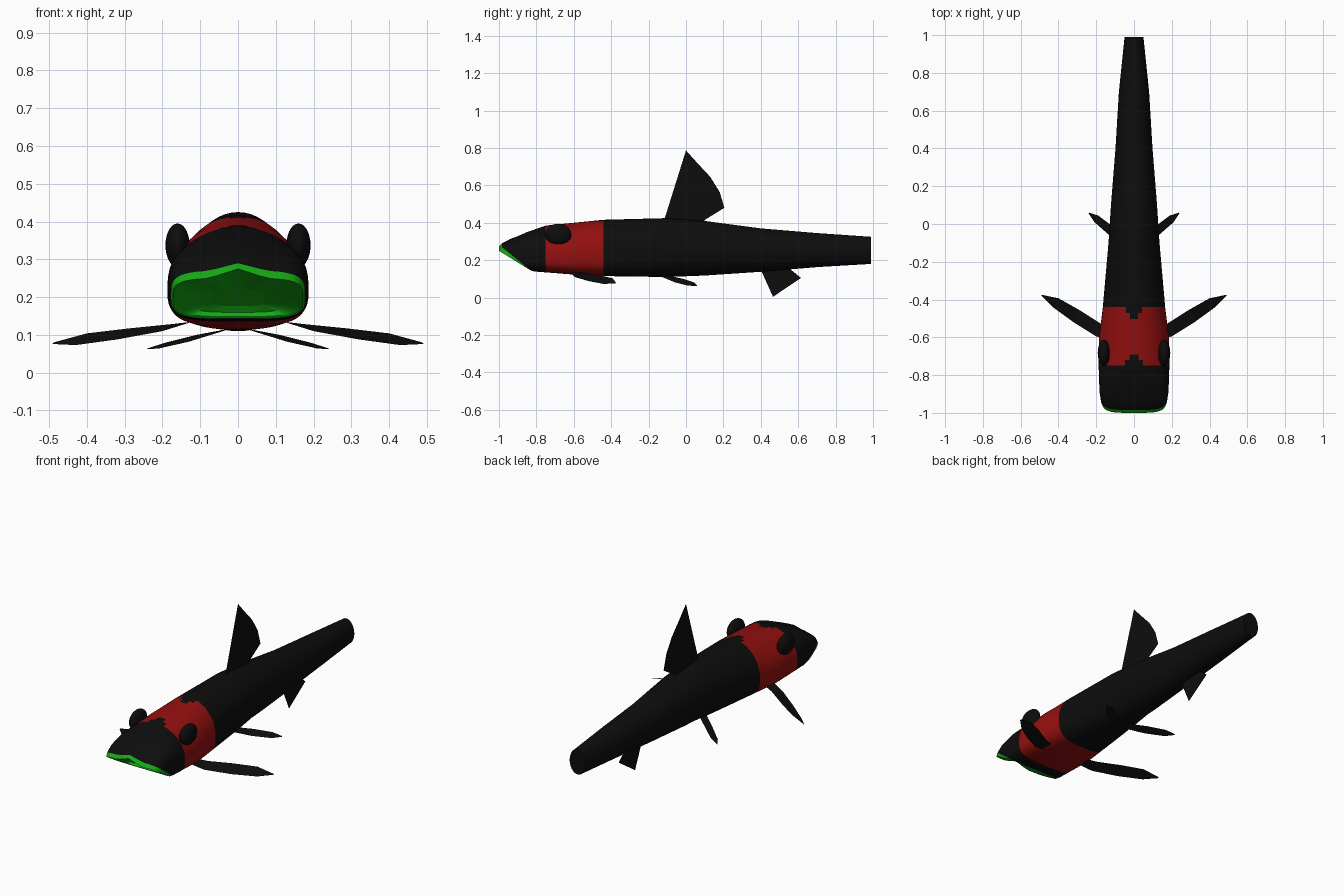
import bpy, math
from math import cos, sin, pi

cube = bpy.data.objects.get("Cube")
if cube:
    bpy.data.objects.remove(cube, do_unlink=True)


def make_material(name, r, g, b):
    m = bpy.data.materials.new(name)
    m.use_nodes = True
    m.diffuse_color = (r, g, b, 1)
    bsdf = m.node_tree.nodes["Principled BSDF"]
    bsdf.inputs["Base Color"].default_value = (r, g, b, 1)
    bsdf.inputs["Roughness"].default_value = 0.8
    return m


black = make_material("black skin", 0.004, 0.004, 0.004)
red = make_material("red band", 0.3, 0.005, 0.005)
green = make_material("green mouth", 0.007, 0.4, 0.007)


def make_object(name, verts, faces, materials):
    mesh = bpy.data.meshes.new(name)
    mesh.from_pydata(verts, [], faces)
    for m in materials:
        mesh.materials.append(m)
    obj = bpy.data.objects.new(name, mesh)
    bpy.context.collection.objects.link(obj)
    return obj


def clamp(v):
    return max(0.0, min(1.0, v))


# Body stations, nose to tail: y, half width, bottom, top
stations = [
    (-1, .172, .145, .25), (-.985, .177, .143, .27), (-.94, .183, .14, .305),
    (-.85, .186, .137, .35), (-.75, .187, .135, .385), (-.6, .185, .123, .4),
    (-.44, .165, .115, .416), (-.1, .135, .11, .425), (.1, .122, .118, .41),
    (.4, .098, .138, .37), (.7, .08, .163, .345), (.99, .05, .18, .325)]
SEGMENTS = 48
BAND_FRONT, BAND_BACK = -.75, -.44


def section(y, half, low, top):
    """Ring that is boxy and leans forward at the mouth, oval at the tail."""
    head = clamp((BAND_FRONT - y) / .25)
    n_top = 2 + 2 * head
    n_low = 2 + 2 * clamp(-y / .8)
    mid = low + (top - low) * (.48 - .1 * clamp(-y / .5) + .1 * head)
    y_low = y + .68 * max(0, BAND_FRONT - y)
    ring = []
    for i in range(SEGMENTS):
        a = 2 * pi * i / SEGMENTS
        c, s = cos(a), sin(a)
        n = n_top if s >= 0 else n_low
        x = half * math.copysign(abs(c) ** (2 / n), c)
        rise = abs(s) ** (2 / n)
        z = mid + rise * (top - mid) if s >= 0 else mid - rise * (mid - low)
        lean = (top - z) / (top - low)
        # Small arch in the middle of the upper lip
        if s > 0:
            z += .025 * head ** 4 * max(0, 1 - (x / .07) ** 2)
        ring.append((x, y + (y_low - y) * lean, z))
    return ring


def build_body():
    rings = []
    for a, b in zip(stations, stations[1:]):
        steps = max(1, round((b[0] - a[0]) / .03))
        rings += [section(*(p + (q - p) * k / steps for p, q in zip(a, b)))
                  for k in range(steps)]
    rings.append(section(*stations[-1]))

    # Mouth hollow, from the throat out to the lip
    lip = rings[0]
    cy = sum(p[1] for p in lip) / SEGMENTS
    cz = sum(p[2] for p in lip) / SEGMENTS
    hollow = [[(x * s, cy + (y - cy) * s + d, cz + (z - cz) * s)
               for x, y, z in lip]
              for s, d in ((.4, .045), (.72, .03), (.93, .004))]
    mouth_rings = len(hollow)
    rings = hollow + rings

    verts = [p for ring in rings for p in ring]
    faces = [tuple(range(SEGMENTS))]
    for r in range(len(rings) - 1):
        for i in range(SEGMENTS):
            j = (i + 1) % SEGMENTS
            a, b = r * SEGMENTS, (r + 1) * SEGMENTS
            faces.append((a + i, a + j, b + j, b + i))
    faces.append(tuple(reversed(range(len(verts) - SEGMENTS, len(verts)))))
    body = make_object("body", verts, faces, (black, red, green))

    for f in body.data.polygons:
        f.use_smooth = True
        x, y, z = f.center
        edge = min(y - BAND_FRONT, BAND_BACK - y)
        # Dark notches where the band crosses the spine
        notch = z > .3 and abs(x) < .045 - .5 * edge
        if f.index <= (mouth_rings + 1) * SEGMENTS:
            f.material_index = 2
        elif edge > 0 and not notch:
            f.material_index = 1
    body.data.set_sharp_from_angle(angle=math.radians(40))


build_body()


# Eyes
for side, label in ((1, "left"), (-1, "right")):
    bpy.ops.mesh.primitive_uv_sphere_add(segments=24, ring_count=14, radius=1,
                                         location=(side * .16, -.683, .337))
    eye = bpy.context.object
    eye.name = label + "_eye"
    eye.scale = (.032, .07, .058)
    eye.data.materials.append(black)
    for f in eye.data.polygons:
        f.use_smooth = True


# Upright fins: flat sheets on the centre plane, outlined in y and z
def upright_fin(name, outline):
    verts = [(0, y, z) for y, z in outline]
    make_object(name, verts, [tuple(range(len(verts)))], (black,))


upright_fin("dorsal_fin", [(-.118, .41), (0, .787), (.06, .72), (.13, .645),
                           (.18, .565), (.205, .48), (.1, .415), (.09, .38)])
upright_fin("anal_fin", [(.4, .15), (.465, .004), (.54, .055), (.615, .105),
                         (.56, .15), (.55, .18)])


# Paired fins: thin sheets between a leading and a trailing edge
def paired_fin(name, leading, trailing):
    n = len(leading)
    faces = [(i, i + 1, n + i + 1, n + i) for i in range(n - 1)]
    for side, label in ((1, "left"), (-1, "right")):
        verts = [(side * x, y, z) for x, y, z in leading + trailing]
        make_object(label + "_" + name, verts, faces, (black,))


paired_fin("pectoral_fin",
           [(.12, -.62, .135), (.2, -.595, .11), (.32, -.52, .088),
            (.43, -.44, .073), (.492, -.378, .076)],
           [(.12, -.55, .135), (.18, -.525, .128), (.29, -.455, .117),
            (.4, -.393, .104), (.488, -.375, .08)])
paired_fin("pelvic_fin",
           [(.03, -.135, .113), (.13, -.06, .082), (.21, .01, .064),
            (.242, .058, .062)],
           [(.03, -.08, .115), (.11, -.015, .1), (.19, .045, .08),
            (.238, .06, .065)])
